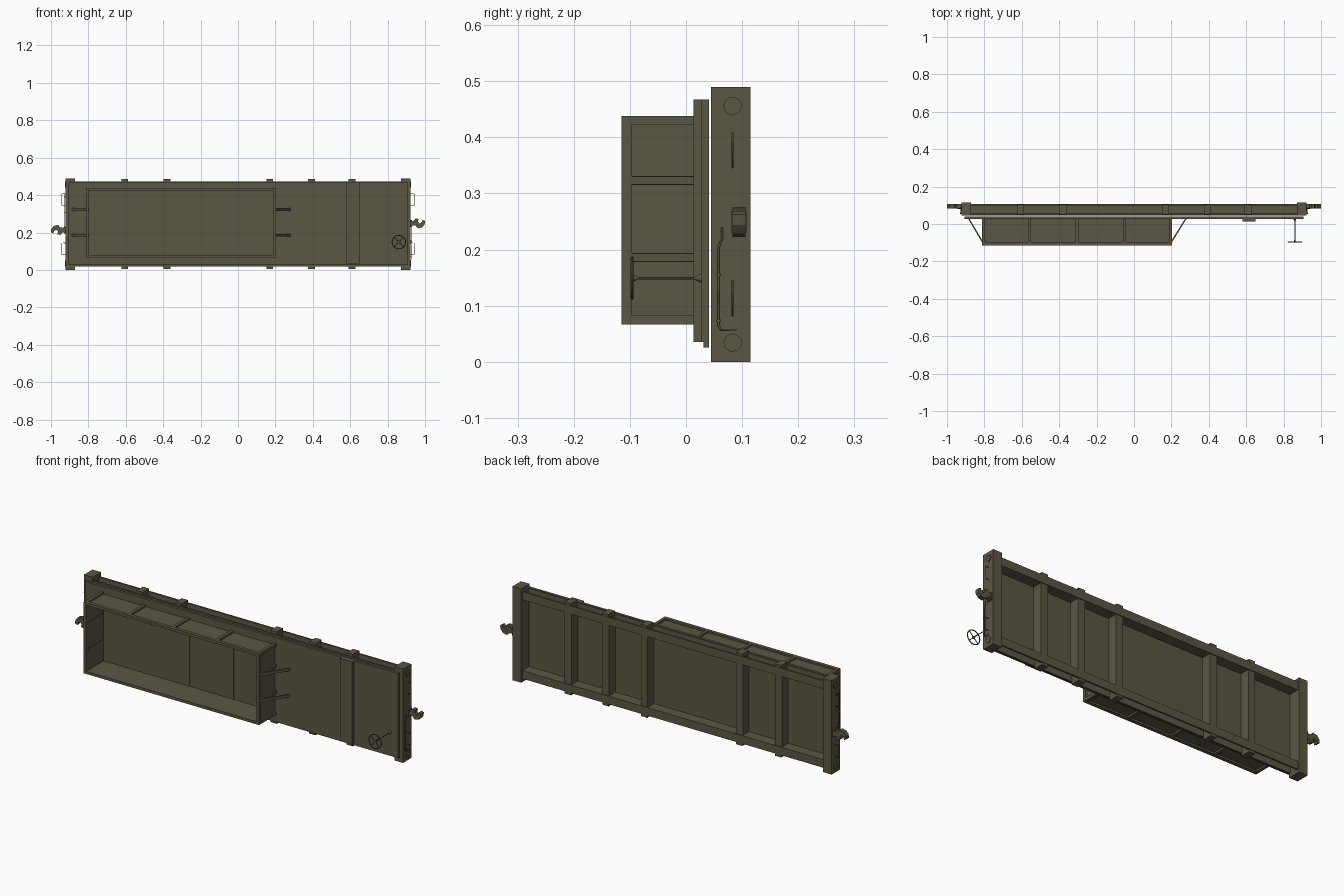
import bpy, math
from mathutils import Vector

if "Cube" in bpy.data.objects:
    bpy.data.objects.remove(bpy.data.objects["Cube"])

mat = bpy.data.materials.new("olive_brown")
mat.diffuse_color = (0.105, 0.094, 0.058, 1)
mat.use_nodes = True
mat.node_tree.nodes["Principled BSDF"].inputs["Base Color"].default_value = mat.diffuse_color


def mesh(name, verts, faces):
    me = bpy.data.meshes.new(name)
    me.from_pydata(verts, [], faces)
    me.materials.append(mat)
    ob = bpy.data.objects.new(name, me)
    bpy.context.collection.objects.link(ob)
    return ob


def box(name, x0, x1, y0, y1, z0, z1):
    v = [(x, y, z) for x in (x0, x1) for y in (y0, y1) for z in (z0, z1)]
    f = [(0, 1, 3, 2), (4, 6, 7, 5), (0, 4, 5, 1), (2, 3, 7, 6), (0, 2, 6, 4), (1, 5, 7, 3)]
    return mesh(name, v, f)


def prism(name, pts, y0, y1):
    # outline in x,z extruded along y
    n = len(pts)
    v = [(x, y0, z) for x, z in pts] + [(x, y1, z) for x, z in pts]
    f = [tuple(range(n)), tuple(range(2 * n - 1, n - 1, -1))]
    f += [(i, i + n, (i + 1) % n + n, (i + 1) % n) for i in range(n)]
    ob = mesh(name, v, f)
    import bmesh
    bm = bmesh.new()
    bm.from_mesh(ob.data)
    bmesh.ops.recalc_face_normals(bm, faces=bm.faces)
    bm.to_mesh(ob.data)
    bm.free()
    return ob


def rod(name, a, b, r, r2=None, sides=12):
    a, b = Vector(a), Vector(b)
    d = b - a
    bpy.ops.mesh.primitive_cone_add(vertices=sides, radius1=r, radius2=r if r2 is None else r2,
                                    depth=d.length, location=(a + b) / 2,
                                    rotation=d.to_track_quat('Z', 'Y').to_euler())
    ob = bpy.context.object
    ob.name = name
    ob.data.materials.append(mat)
    bpy.ops.object.shade_smooth_by_angle()
    return ob


def pipe(name, pts, r):
    cu = bpy.data.curves.new(name, 'CURVE')
    cu.dimensions = '3D'
    cu.bevel_depth = r
    cu.bevel_resolution = 1
    cu.use_fill_caps = True
    sp = cu.splines.new('POLY')
    sp.points.add(len(pts) - 1)
    for p, c in zip(sp.points, pts):
        p.co = (*c, 1)
    cu.materials.append(mat)
    ob = bpy.data.objects.new(name, cu)
    bpy.context.collection.objects.link(ob)


MID = 0.245                      # middle height of the frame
MEMBERS = (-0.605, -0.38, 0.17, 0.393, 0.61)

# deck plate, raised cross strip and lower lip
box("deck", -0.905, 0.905, 0.028, 0.041, 0.035, 0.467)
box("deck_lip", -0.905, 0.905, 0.031, 0.041, 0.025, 0.035)
box("deck_strip", 0.58, 0.65, 0.013, 0.028, 0.035, 0.467)

# end beams with buffer discs and grab handles
for s, side in ((-1, "left"), (1, "right")):
    xa, xb = sorted((s * 0.872, s * 0.922))
    box(side + "_end_beam", xa, xb, 0.045, 0.115, 0, 0.49)
    for t in (-1, 1):
        rod(side + "_buffer_disc", (s * 0.92, 0.083, MID + t * 0.211),
            (s * 0.926, 0.083, MID + t * 0.211), 0.016, sides=24)
        z0, z1 = MID + t * 0.101, MID + t * 0.163
        pipe(side + "_grab_handle", [(s * 0.92, 0.083, z0), (s * 0.942, 0.083, z0),
                                     (s * 0.942, 0.083, z1), (s * 0.92, 0.083, z1)], 0.0018)

# side sills: channels open outward
for t in (-1, 1):
    def zr(a, b):
        return sorted((MID + t * a, MID + t * b))
    box("sill_web", -0.875, 0.875, 0.05, 0.104, *zr(0.185, 0.195))
    box("sill_front_flange", -0.875, 0.875, 0.047, 0.056, *zr(0.185, 0.227))
    box("sill_back_flange", -0.875, 0.875, 0.097, 0.106, *zr(0.185, 0.227))
    for x in MEMBERS:
        box("sill_tab", x - 0.018, x + 0.018, 0.052, 0.104, *zr(0.19, 0.24))

# cross members
for x in MEMBERS:
    box("cross_member", x - 0.02, x + 0.02, 0.045, 0.102, 0.055, 0.435)
box("frame_floor", -0.875, 0.875, 0.045, 0.05, 0.05, 0.44)

# open box on the deck: thin walls, rim and outer posts
X0, X1, Z0, Z1, YF, YB = -0.812, 0.202, 0.066, 0.438, -0.115, 0.028
w, p = 0.005, 0.014
box("box_top_wall", X0 + p, X1 - p, YF, YB, Z1 - p, Z1 - p + w)
box("box_bottom_wall", X0 + p, X1 - p, YF, YB, Z0 + p - w, Z0 + p)
box("box_left_wall", X0 + p - w, X0 + p, YF, YB, Z0 + p - w, Z1 - p + w)
box("box_right_wall", X1 - p, X1 - p + w, YF, YB, Z0 + p - w, Z1 - p + w)
box("rim_top", X0, X1, YF, -0.097, Z1 - p, Z1)
box("rim_bottom", X0, X1, YF, -0.097, Z0, Z0 + p)
box("rim_left", X0, X0 + p, YF, -0.097, Z0 + p, Z1 - p)
box("rim_right", X1 - p, X1, YF, -0.097, Z0 + p, Z1 - p)
for x in (X0, X1 - 0.016):
    for z in (Z0, 0.178, 0.315, Z1 - 0.016):
        box("box_end_post", x, x + 0.016, -0.097, YB, z, z + 0.016)
for i in (1, 2, 3):
    x = X0 + (X1 - X0) * i / 4
    for z in (Z0, Z1 - p):
        box("box_side_post", x - 0.008, x + 0.008, -0.097, YB, z, z + p)
    box("box_back_rib", x - 0.008, x + 0.008, 0.025, 0.028, Z0 + p, Z1 - p)

# diagonal braces at both ends of the box
for z in (0.186, 0.323):
    for xa, xb in ((X0, -0.888), (X1, 0.282)):
        s = 1 if xb > xa else -1
        prism_pts = [(xa, -0.1), (xa, -0.085), (xb - s * 0.008, 0.029), (xb, 0.029)]
        v = [(x, y, zz) for zz in (z - 0.007, z + 0.007) for x, y in prism_pts]
        mesh("box_brace", v, [(0, 1, 2, 3), (7, 6, 5, 4)] +
             [(i, i + 4, (i + 1) % 4 + 4, (i + 1) % 4) for i in range(4)])

# couplers: shank and claw, the left one turned half a turn
CLAW = [(0.915, 0.237), (0.95, 0.237), (0.962, 0.222), (0.985, 0.228), (0.998, 0.244),
        (1.0, 0.262), (0.988, 0.268), (0.982, 0.254), (0.97, 0.248), (0.962, 0.258),
        (0.966, 0.272), (0.95, 0.276), (0.938, 0.262), (0.915, 0.262)]
prism("right_coupler", CLAW, 0.083, 0.106)
prism("left_coupler", [(-x, 0.463 - z) for x, z in CLAW], 0.083, 0.106)
box("right_coupler_pocket", 0.915, 0.93, 0.08, 0.108, 0.23, 0.268)
box("left_coupler_pocket", -0.93, -0.915, 0.08, 0.108, 0.195, 0.233)

# hand brake wheel on its shaft
WX, WZ, WY = 0.86, 0.149, -0.096
bpy.ops.mesh.primitive_torus_add(major_radius=0.036, minor_radius=0.0026, major_segments=28,
                                 minor_segments=8, location=(WX, WY, WZ),
                                 rotation=(math.pi / 2, 0, 0))
bpy.context.object.name = "brake_wheel"
bpy.context.object.data.materials.append(mat)
bpy.ops.object.shade_smooth_by_angle()
for a in (45, 135):
    dx, dz = 0.035 * math.cos(math.radians(a)), 0.035 * math.sin(math.radians(a))
    rod("brake_wheel_spoke", (WX - dx, WY, WZ - dz), (WX + dx, WY, WZ + dz), 0.002, sides=8)
rod("brake_shaft", (WX, WY, WZ), (WX, 0.03, WZ), 0.0022)
rod("brake_wheel_hub", (WX, WY - 0.002, WZ), (WX, WY + 0.012, WZ), 0.008, 0.002)
rod("brake_shaft_foot", (WX, 0.014, WZ), (WX, 0.029, WZ), 0.002, 0.009)

# release lever along the right end, and its diagonal twin on the left
for s, side in ((1, "right"), (-1, "left")):
    path = [(0.09, 0.057), (0.062, 0.057), (0.058, 0.065), (0.058, 0.205), (0.064, 0.218),
            (0.064, 0.24)]
    pipe(side + "_release_lever",
         [(s * 0.926, y, z if s > 0 else 0.463 - z) for y, z in path], 0.002)
    for z in (0.073, 0.155):
        zz = z if s > 0 else 0.463 - z
        xa, xb = sorted((s * 0.92, s * 0.93))
        box(side + "_lever_bracket", xa, xb, 0.054, 0.062, zz - 0.002, zz + 0.002)
